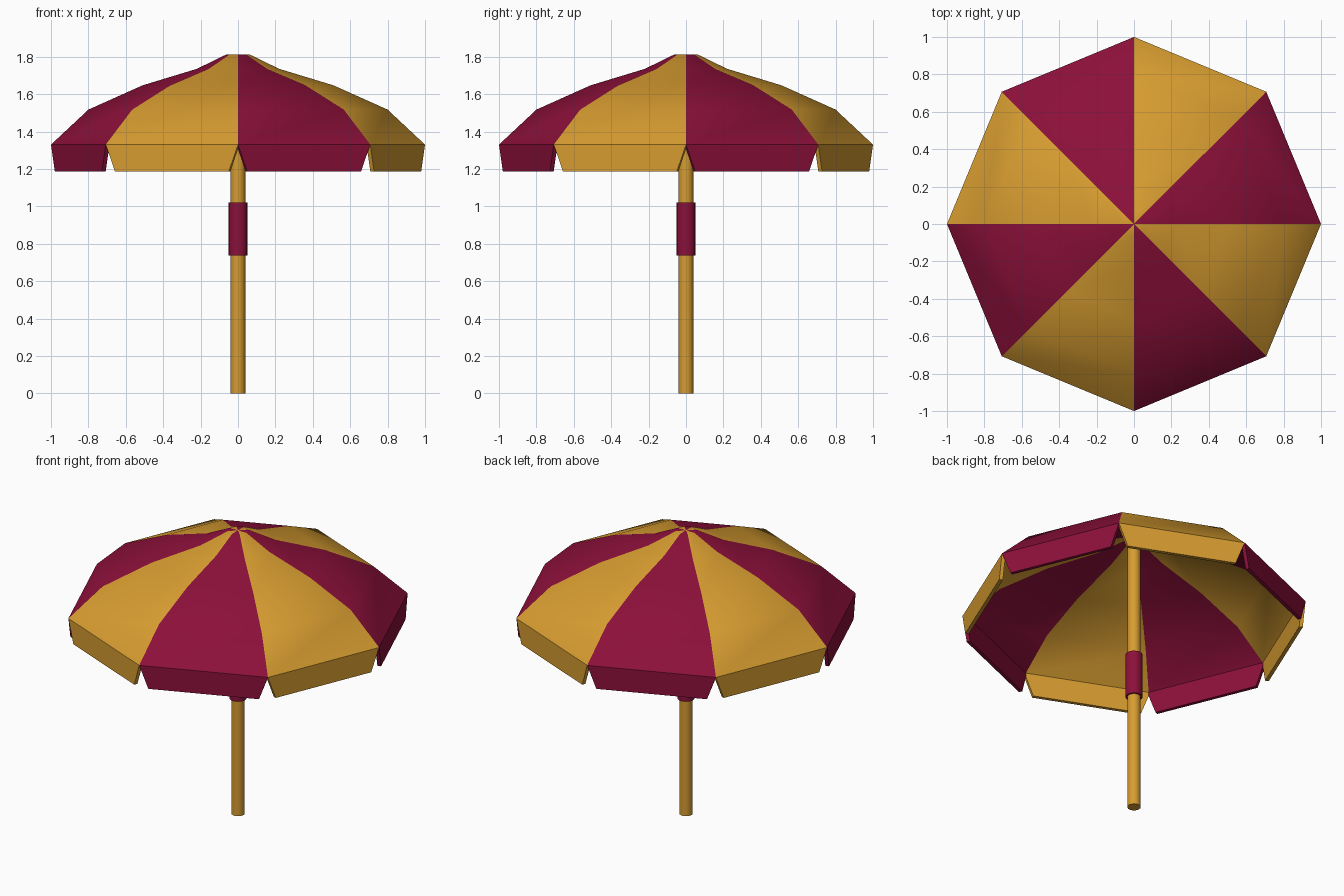
import bpy, bmesh, math
from mathutils import Vector

if "Cube" in bpy.data.objects:
    bpy.data.objects.remove(bpy.data.objects["Cube"])


def material(name, rgb):
    m = bpy.data.materials.new(name)
    m.diffuse_color = (*rgb, 1)
    m.use_nodes = True
    m.node_tree.nodes["Principled BSDF"].inputs["Base Color"].default_value = m.diffuse_color
    return m


RED = material("burgundy", (0.263, 0.005, 0.042))
GOLD = material("golden yellow", (0.680, 0.335, 0.030))
SIDES = 8
THICK = 0.022


def finish(bm, name, mats):
    bmesh.ops.recalc_face_normals(bm, faces=bm.faces)
    me = bpy.data.meshes.new(name)
    bm.to_mesh(me)
    bm.free()
    for m in mats:
        me.materials.append(m)
    ob = bpy.data.objects.new(name, me)
    bpy.context.collection.objects.link(ob)
    return ob


def smooth(ob, degrees):
    bpy.ops.object.select_all(action='DESELECT')
    ob.select_set(True)
    bpy.context.view_layer.objects.active = ob
    bpy.ops.object.shade_smooth_by_angle(angle=math.radians(degrees))


def polar(r, i, z):
    a = 2 * math.pi * i / SIDES
    return Vector((r * math.cos(a), r * math.sin(a), z))


def rod(name, r, z0, z1, mat):
    bm = bmesh.new()
    bmesh.ops.create_cone(bm, cap_ends=True, segments=20, radius1=r, radius2=r, depth=z1 - z0)
    bmesh.ops.translate(bm, verts=bm.verts, vec=(0, 0, (z0 + z1) / 2))
    smooth(finish(bm, name, [mat]), 40)


# Canopy: eight gores swept along one profile, alternating colours
profile = [(1.0, 1.33), (0.80, 1.517), (0.51, 1.647), (0.22, 1.735), (0.06, 1.813)]
inner = [(0.978, 1.33), (0.785, 1.499), (0.502, 1.626), (0.212, 1.714), (0.05, 1.79)]
bm = bmesh.new()
rings = [[bm.verts.new(polar(r, i, z)) for i in range(SIDES)] for r, z in profile + inner[::-1]]
tip = bm.verts.new((0, 0, 1.813))
under_tip = bm.verts.new((0, 0, 1.79))
n = len(profile)
for i in range(SIDES):
    j = (i + 1) % SIDES
    faces = []
    for k in range(2 * n):
        a, b = rings[k], rings[(k + 1) % (2 * n)]
        if k == n - 1:  # closed centre
            faces.append(bm.faces.new((a[i], a[j], tip)))
            faces.append(bm.faces.new((b[j], b[i], under_tip)))
        else:
            faces.append(bm.faces.new((a[i], a[j], b[j], b[i])))
    for f in faces:
        f.material_index = i % 2
canopy = finish(bm, "canopy", [RED, GOLD])
smooth(canopy, 30)
# keep the seams between gores crisp
me = canopy.data
sharp = me.attributes.get("sharp_edge") or me.attributes.new("sharp_edge", 'BOOLEAN', 'EDGE')
for e in me.edges:
    p, q = (me.vertices[v].co for v in e.vertices)
    if abs(p.xy.length - q.xy.length) > 0.02:
        sharp.data[e.index].value = True

# Valance: eight hanging trapezoid flaps with thickness
for i in range(SIDES):
    a, b = polar(1, i, 1.33), polar(1, i + 1, 1.33)
    along = (b - a).normalized()
    inward = -((a + b) / 2 - Vector((0, 0, 1.33))).normalized() * THICK
    drop = Vector((0, 0, -0.145))
    outer = [a, b, b - along * 0.054 + drop, a + along * 0.054 + drop]
    bm = bmesh.new()
    front = [bm.verts.new(p) for p in outer]
    back = [bm.verts.new(p + inward) for p in outer]
    bm.faces.new(front)
    bm.faces.new(back[::-1])
    for k in range(4):
        m = (k + 1) % 4
        bm.faces.new((front[k], back[k], back[m], front[m]))
    finish(bm, f"valance_flap_{i + 1}", [GOLD if i % 2 else RED])

# Pole and joint sleeve
rod("pole", 0.039, 0, 1.81, GOLD)
rod("pole_sleeve", 0.05, 0.738, 1.02, RED)
